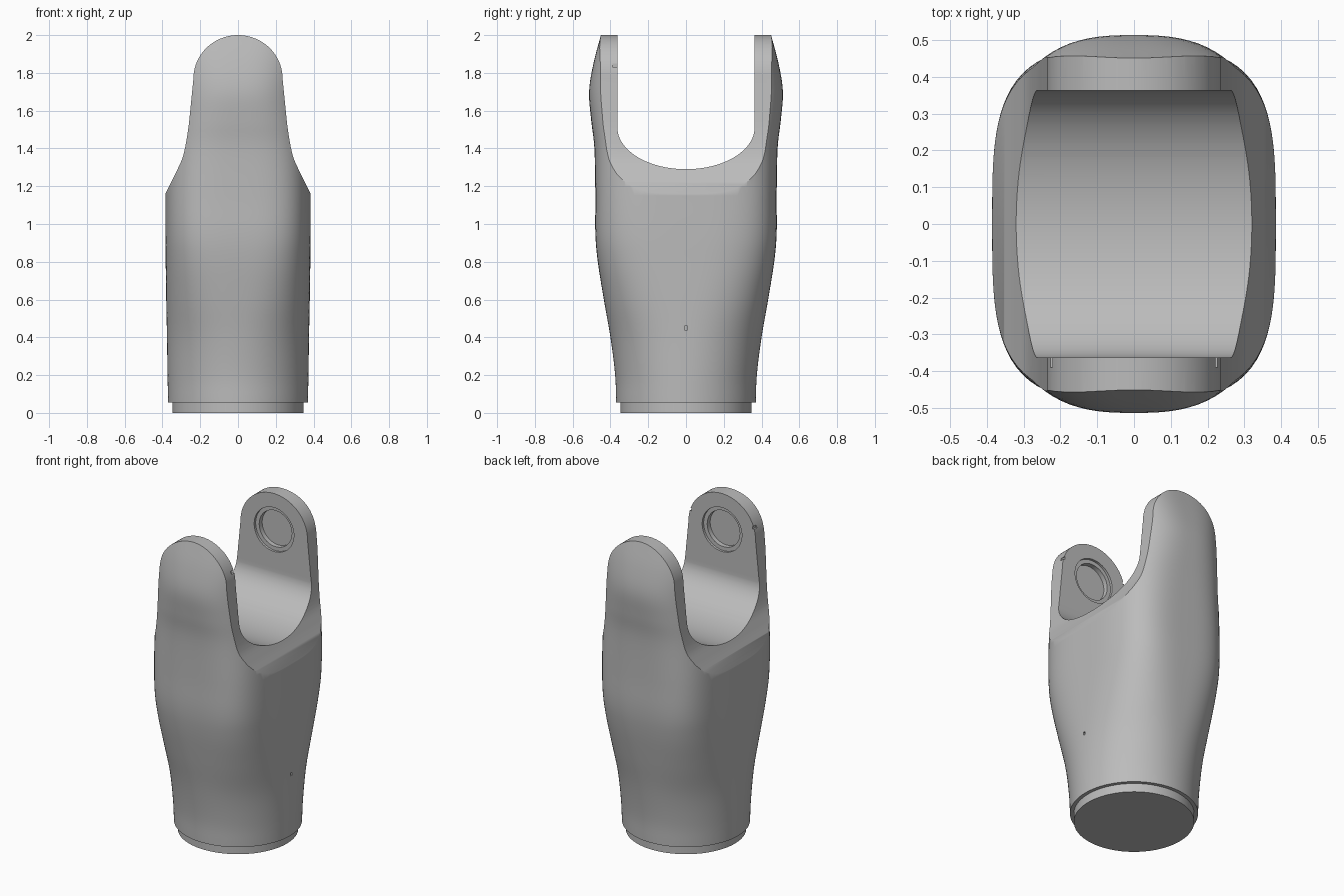
import bpy, bmesh, math
from mathutils import Vector, Matrix

if "Cube" in bpy.data.objects:
    bpy.data.objects.remove(bpy.data.objects["Cube"])

grey = bpy.data.materials.new("plain grey")
grey.use_nodes = True
COLOUR = (0.5, 0.5, 0.5, 1)
grey.diffuse_color = COLOUR
grey.node_tree.nodes["Principled BSDF"].inputs["Base Color"].default_value = COLOUR


def smooth_path(points, steps):
    """Catmull-Rom curve through points of any dimension."""
    pts = [Vector(p) for p in points]
    pts = [2 * pts[0] - pts[1]] + pts + [2 * pts[-1] - pts[-2]]
    out = []
    for a, b, c, d in zip(pts, pts[1:], pts[2:], pts[3:]):
        for i in range(steps):
            t = i / steps
            out.append((2 * b + (c - a) * t + (2 * a - 5 * b + 4 * c - d) * t**2
                        + (3 * b - a - 3 * c + d) * t**3) / 2)
    return out + [pts[-2]]


def make_object(name, bm):
    bmesh.ops.recalc_face_normals(bm, faces=bm.faces)
    mesh = bpy.data.meshes.new(name)
    bm.to_mesh(mesh)
    bm.free()
    mesh.materials.append(grey)
    obj = bpy.data.objects.new(name, mesh)
    bpy.context.collection.objects.link(obj)
    return obj


def prism(name, outline, axis):
    """Extrude a mirrored half outline (side, z) along x or y."""
    loop = list(outline) + [(-s, z) for s, z in reversed(outline) if s > 1e-4]
    bm = bmesh.new()
    place = lambda s, z: (-1, s, z) if axis == "x" else (s, -1, z)
    face = bm.faces.new([bm.verts.new(place(s, z)) for s, z in loop])
    moved = bmesh.ops.extrude_face_region(bm, geom=[face])["geom"]
    shift = (2, 0, 0) if axis == "x" else (0, 2, 0)
    bmesh.ops.translate(bm, vec=shift, verts=[v for v in moved if isinstance(v, bmesh.types.BMVert)])
    return make_object(name, bm)


def cylinder(name, radius, depth, matrix):
    bm = bmesh.new()
    bmesh.ops.create_cone(bm, cap_ends=True, segments=64, radius1=radius,
                          radius2=radius, depth=depth, matrix=matrix)
    return make_object(name, bm)


def box(name, size, centre):
    bm = bmesh.new()
    bmesh.ops.create_cube(bm, size=1, matrix=Matrix.Translation(centre) @ Matrix.Diagonal((*size, 1)))
    return make_object(name, bm)


def cut(target, cutter, operation="DIFFERENCE"):
    mod = target.modifiers.new(cutter.name, "BOOLEAN")
    mod.object, mod.operation, mod.solver = cutter, operation, "EXACT"
    bpy.context.view_layer.objects.active = target
    bpy.ops.object.modifier_apply(modifier=mod.name)
    bpy.data.objects.remove(cutter)


# Sleeve: round at the foot, rounded-rectangular higher up (z, half x, half y, squareness)
sections = smooth_path([
    (0.055, 0.37, 0.37, 2), (0.2, 0.373, 0.375, 2.05), (0.4, 0.376, 0.40, 2.2),
    (0.6, 0.38, 0.435, 2.6), (0.8, 0.383, 0.467, 3.1), (0.95, 0.385, 0.48, 3.4),
    (1.15, 0.385, 0.48, 3.5), (1.4, 0.385, 0.485, 3.2), (1.55, 0.385, 0.502, 2.9),
    (1.7, 0.385, 0.513, 2.7), (1.85, 0.385, 0.49, 2.9), (2.02, 0.385, 0.445, 3.2)], 5)
SIDES = 128
bm = bmesh.new()
rings = []
for z, a, b, n in sections:
    ring = []
    for i in range(SIDES):
        c, s = math.cos(math.tau * i / SIDES), math.sin(math.tau * i / SIDES)
        r = (abs(c / a) ** n + abs(s / b) ** n) ** (-1 / n)
        ring.append(bm.verts.new((r * c, r * s, z)))
    rings.append(ring)
for low, high in zip(rings, rings[1:]):
    for i in range(SIDES):
        j = (i + 1) % SIDES
        bm.faces.new((low[i], low[j], high[j], high[i]))
bm.faces.new(rings[0][::-1])
bm.faces.new(rings[-1])
sleeve = make_object("sleeve", bm)

# Front silhouette: shoulders narrowing into two round-topped ears
shoulder = smooth_path([(0.40, 1.13), (0.36, 1.21), (0.32, 1.29), (0.288, 1.37),
                        (0.264, 1.5), (0.25, 1.63), (0.236, 1.77)], 5)
arc = [(0.236 * math.cos(k * math.pi / 40), 1.77 + 0.23 * math.sin(k * math.pi / 40))
       for k in range(1, 21)]
outline = [(0.6, -0.2), (0.6, 0.9)] + [tuple(p) for p in shoulder] + arc
cut(sleeve, prism("silhouette", outline, "y"), "INTERSECT")

# Saddle-shaped gap between the ears
gap = [(0.363 * math.sin(k * math.pi / 48), 1.51 - 0.22 * math.cos(k * math.pi / 48))
       for k in range(25)] + [(0.363, 2.3)]
cut(sleeve, prism("gap", gap, "x"))

# Stepped round sockets on the inner faces of the ears
for side in (-1, 1):
    for radius, depth in ((0.14, 0.015), (0.115, 0.045)):
        turn = Matrix.Rotation(math.pi / 2, 4, "X")
        spot = Matrix.Translation((0, side * 0.363, 1.77))
        cut(sleeve, cylinder("socket", radius, 2 * depth, spot @ turn))

# Small notches on the front ear and a pin hole on the left side
for side in (-1, 1):
    cut(sleeve, box("notch", (0.04, 0.06, 0.018), (side * 0.236, -0.36, 1.84)))
cut(sleeve, box("pin_hole", (0.06, 0.014, 0.02), (0.38, 0, 0.45)))

# Recessed round foot
foot = cylinder("foot", 0.348, 0.07, Matrix.Translation((0, 0, 0.035)))

for obj in (sleeve, foot):
    bpy.ops.object.select_all(action="DESELECT")
    obj.select_set(True)
    bpy.context.view_layer.objects.active = obj
    bpy.ops.object.shade_smooth_by_angle(angle=math.radians(32))
